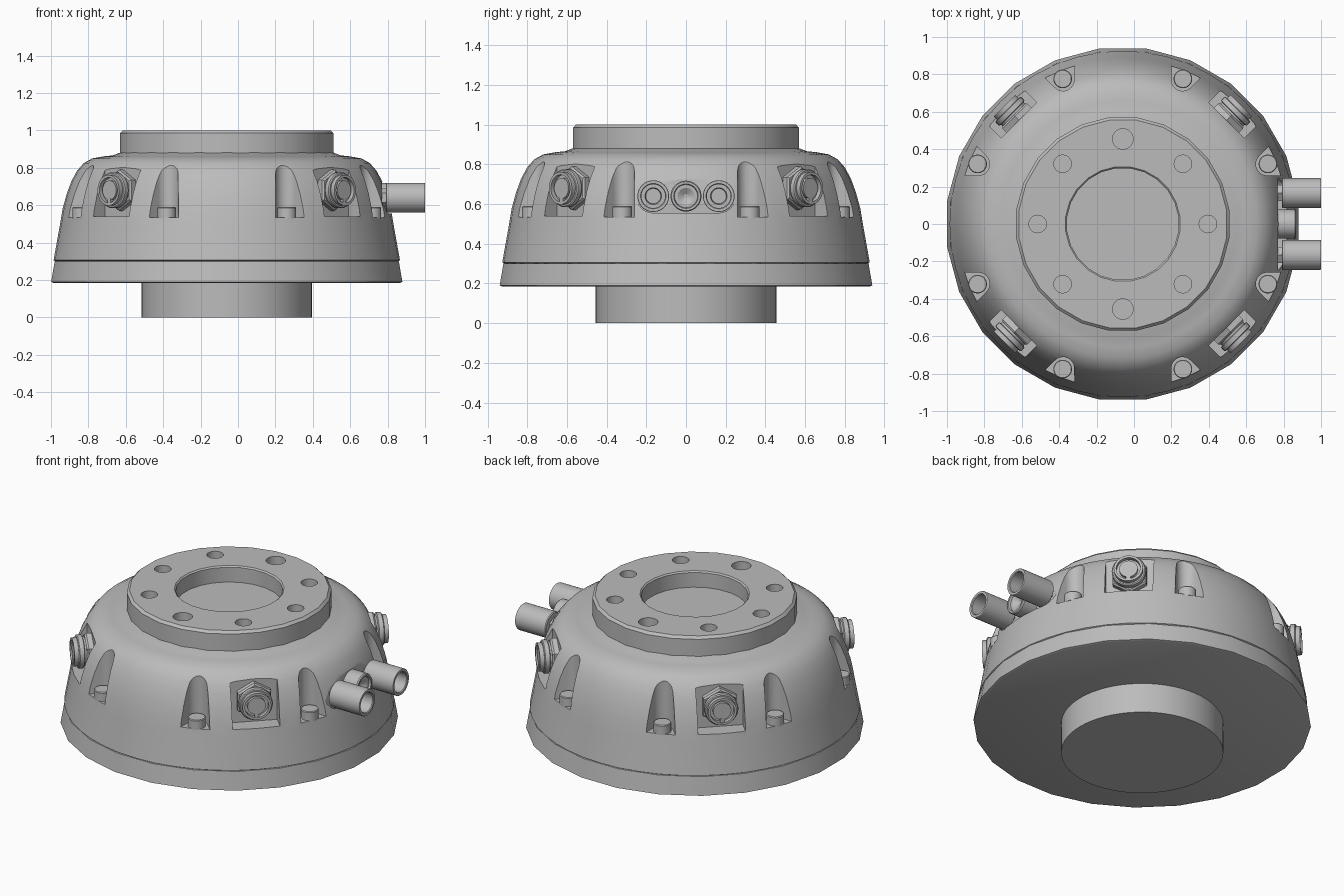
import bpy, bmesh
from math import sin, cos, pi, radians, hypot
from mathutils import Matrix, Vector

cube = bpy.data.objects.get("Cube")
if cube:
    bpy.data.objects.remove(cube)

AXIS = Matrix.Translation((-0.06, 0, 0))

metal = bpy.data.materials.new("grey_metal")
metal.use_nodes = True
GREY = (0.5, 0.5, 0.5, 1)
metal.diffuse_color = GREY
metal.node_tree.nodes["Principled BSDF"].inputs["Base Color"].default_value = GREY


def finish(name, bm, matrix=AXIS, angle=30):
    bmesh.ops.remove_doubles(bm, verts=bm.verts, dist=1e-5)
    bmesh.ops.recalc_face_normals(bm, faces=bm.faces)
    mesh = bpy.data.meshes.new(name)
    bm.to_mesh(mesh)
    bm.free()
    mesh.transform(matrix)
    mesh.materials.append(metal)
    obj = bpy.data.objects.new(name, mesh)
    bpy.context.collection.objects.link(obj)
    smooth(obj, angle)
    return obj


def smooth(obj, angle):
    bpy.ops.object.select_all(action='DESELECT')
    obj.select_set(True)
    bpy.context.view_layer.objects.active = obj
    bpy.ops.object.shade_smooth_by_angle(angle=radians(angle))


def lathe(name, profile, sides, matrix=AXIS, phase=0.0, angle=30):
    """Revolve (radius, height) points about z; the ends are capped."""
    bm = bmesh.new()
    rings = [[bm.verts.new((r * cos(phase + 2 * pi * i / sides),
                            r * sin(phase + 2 * pi * i / sides), z))
              for i in range(sides)] for r, z in profile]
    for low, high in zip(rings, rings[1:]):
        for i in range(sides):
            j = (i + 1) % sides
            bm.faces.new((low[i], low[j], high[j], high[i]))
    bm.faces.new(rings[0][::-1])
    bm.faces.new(rings[-1])
    return finish(name, bm, matrix, angle)


def prism(name, outline, z0, z1, matrix):
    """Extrude a flat outline from z0 to z1."""
    bm = bmesh.new()
    face = bm.faces.new([bm.verts.new((x, y, z0)) for x, y in outline])
    out = bmesh.ops.extrude_face_region(bm, geom=[face])
    for v in out["geom"]:
        if isinstance(v, bmesh.types.BMVert):
            v.co.z = z1
    return finish(name, bm, matrix)


def carve(obj, cutters):
    """Subtract the cutters, keep the result as a plain mesh."""
    for c in cutters:
        c.hide_render = True
        mod = obj.modifiers.new("cut", 'BOOLEAN')
        mod.operation = 'DIFFERENCE'
        mod.solver = 'EXACT'
        mod.object = c
    bpy.context.view_layer.update()
    graph = bpy.context.evaluated_depsgraph_get()
    mesh = bpy.data.meshes.new_from_object(obj.evaluated_get(graph))
    obj.modifiers.clear()
    obj.data = mesh
    for c in cutters:
        bpy.data.objects.remove(c)
    smooth(obj, 30)


def turn(degrees):
    return AXIS @ Matrix.Rotation(radians(degrees), 4, 'Z')


def outward(degrees, radius, z):
    """Frame whose z axis points radially out of the housing."""
    return (turn(degrees) @ Matrix.Translation((radius, 0, z))
            @ Matrix.Rotation(pi / 2, 4, 'Y'))


# Mounting spigot and bottom ring
lathe("spigot", [(0.455, 0), (0.455, 0.2)], 64)
HALF = pi / 24
lathe("bottom_ring", [(0.935, 0.185), (0.947, 0.19), (0.928, 0.3), (0.915, 0.303)], 24, phase=HALF)

# Domed housing
dome = [(0.918, 0.301), (0.926, 0.306), (0.893, 0.49), (0.878, 0.58), (0.856, 0.66), (0.83, 0.73),
        (0.8, 0.785), (0.765, 0.825), (0.72, 0.85), (0.66, 0.861), (0.61, 0.866), (0.56, 0.885)]
housing = lathe("housing", dome, 48, phase=HALF)

# Pockets for screws, connectors and the port panel
cutters = []
for k in range(8):
    slot = [(0.835 + 0.06 * cos(a), 0.06 * sin(a))
            for a in [radians(110 + 14 * i) for i in range(11)]]
    slot += [(1.05, -0.155), (1.05, 0.155)]
    cutters.append(prism("screw_pocket", slot, 0.535, 1.1, turn(22.5 + 45 * k)))
for k in range(4):
    box = [(0.785, -0.135), (1.1, -0.135), (1.1, 0.135), (0.785, 0.135)]
    cutters.append(prism("connector_pocket", box, 0.54, 1.1, turn(45 + 90 * k)))
panel = [(0.085 * cos(a), side * 0.165 + 0.085 * sin(a))
         for side, start in ((1, 0), (-1, 180))
         for a in [radians(start + 15 * i) for i in range(13)]]
cutters.append(prism("panel_pocket", panel, 0, 0.3, outward(0, 0.83, 0.64)))
carve(housing, cutters)

# Top flange with recess and ring of bolt holes
flange = lathe("flange", [(0.59, 0.86), (0.575, 0.875), (0.575, 0.985), (0.56, 1.0), (0.308, 1.0),
                          (0.3, 0.992), (0.3, 0.9)], 24, phase=HALF)
hole_tools = []
for k in range(8):
    spot = turn(45 * k) @ Matrix.Translation((0.455, 0, 0))
    size = 0.055 if k % 4 in (2,) else 0.047
    hole_tools.append(lathe("bolt_hole", [(size, 0.92), (size, 1.1)], 24, spot))
carve(flange, hole_tools)
lathe("recess_floor", [(0.305, 0.88), (0.305, 0.901)], 48)

# Screw heads
for k in range(8):
    spot = turn(22.5 + 45 * k) @ Matrix.Translation((0.84, 0, 0))
    lathe("screw_head", [(0.05, 0.53), (0.05, 0.585), (0.046, 0.59)], 24, spot)

# Threaded connectors: hex nut, collar, hollow sleeve and pin block
for k in range(4):
    at = outward(45 + 90 * k, 0.78, 0.68)
    lathe("connector_nut", [(0.11, 0), (0.11, 0.035), (0.1, 0.045)], 6, at)
    lathe("connector_collar", [(0.085, 0.04), (0.085, 0.055), (0.096, 0.06),
                               (0.096, 0.085), (0.09, 0.09)], 32, at)
    lathe("connector_sleeve", [(0.082, 0.08), (0.082, 0.115), (0.068, 0.115), (0.068, 0.09)], 32, at)
    lathe("connector_core", [(0.052, 0.08), (0.052, 0.108)], 24, at)
    key = [(0.045, -0.012), (0.07, -0.012), (0.07, 0.012), (0.045, 0.012)]
    prism("connector_key", key, 0.08, 0.11, at)

# Twin air ports with hollow tubes
for side in (-1, 1):
    at = Matrix.Translation((0, side * 0.165, 0.64)) @ Matrix.Rotation(pi / 2, 4, 'Y')
    lathe("port_fitting", [(0.05, 0.75), (0.05, 0.82)], 6, at)
    lathe("port_tube", [(0.075, 0.79), (0.08, 0.795), (0.08, 0.997), (0.078, 1.0), (0.064, 1.0),
                        (0.06, 0.995), (0.06, 0.85), (0.042, 0.85), (0.038, 0.83)], 32, at)

# Round plug between the ports
lathe("port_plug", [(0.078, 0.75), (0.078, 0.86), (0.073, 0.867), (0.062, 0.867), (0.058, 0.855),
                    (0.042, 0.855), (0.01, 0.835)], 32,
      Matrix.Translation((0, 0, 0.64)) @ Matrix.Rotation(pi / 2, 4, 'Y'))
